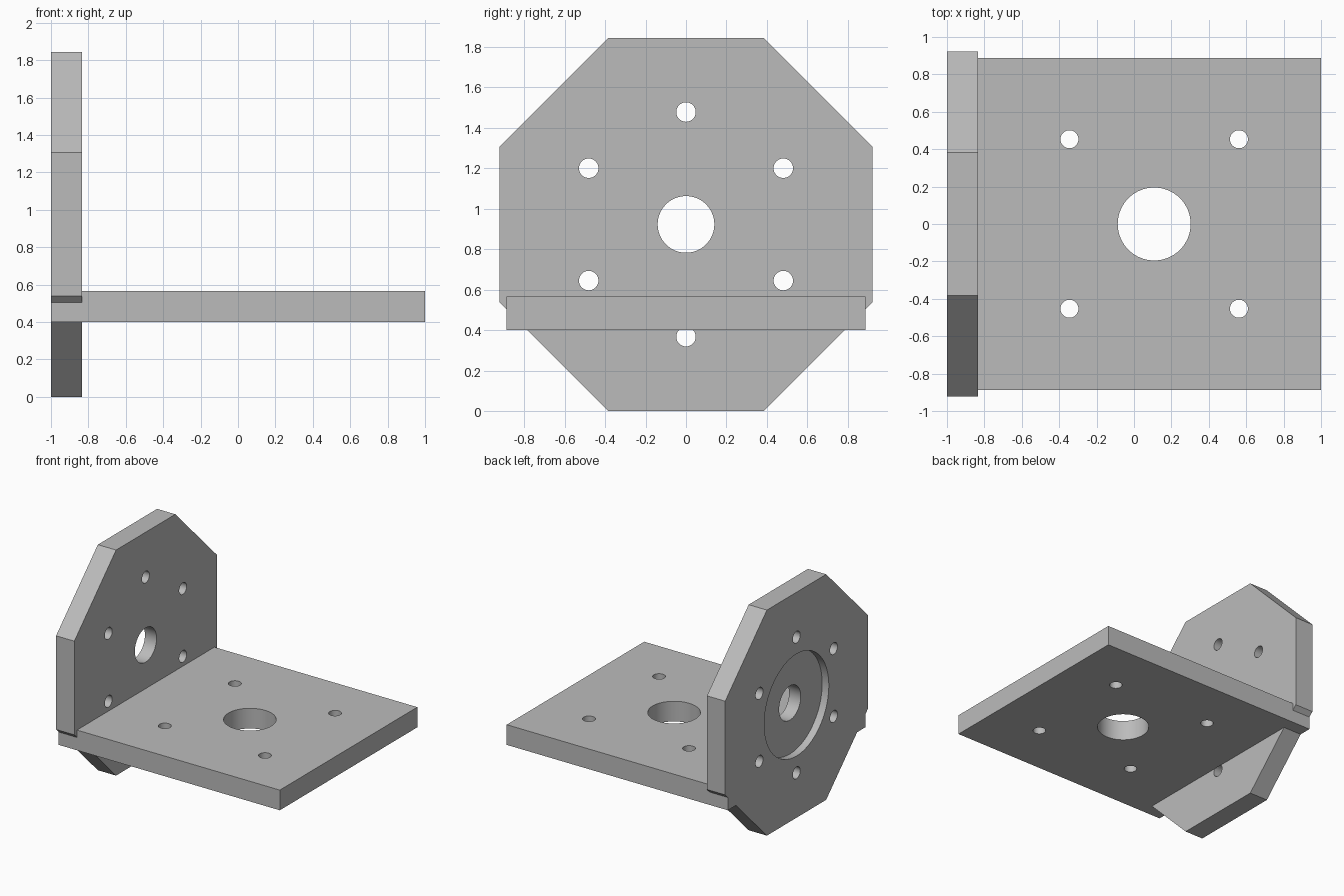
import bpy, bmesh
from math import sin, cos, pi, radians
from mathutils import Matrix

if "Cube" in bpy.data.objects:
    bpy.data.objects.remove(bpy.data.objects["Cube"], do_unlink=True)

steel = bpy.data.materials.new("plain grey")
steel.use_nodes = True
GREY = (0.5, 0.5, 0.5, 1)
steel.diffuse_color = GREY
steel.node_tree.nodes["Principled BSDF"].inputs["Base Color"].default_value = GREY

BACK, FACE = -1.0, -0.835      # x of the octagonal plate's two sides
HALF, FLAT = 0.922, 0.383      # octagon half width, half length of a flat
MID = HALF                     # height of the octagon centre


def add_object(name, bm):
    bmesh.ops.recalc_face_normals(bm, faces=bm.faces)
    mesh = bpy.data.meshes.new(name)
    bm.to_mesh(mesh)
    bm.free()
    mesh.materials.append(steel)
    obj = bpy.data.objects.new(name, mesh)
    bpy.context.collection.objects.link(obj)
    return obj


def box(name, lo, hi):
    bm = bmesh.new()
    size = [b - a for a, b in zip(lo, hi)]
    centre = [(a + b) / 2 for a, b in zip(lo, hi)]
    bmesh.ops.create_cube(bm, size=1, matrix=Matrix.Translation(centre) @ Matrix.Diagonal((*size, 1)))
    return add_object(name, bm)


def drill(name, radius, centre, length, axis):
    bm = bmesh.new()
    turn = Matrix.Rotation(pi / 2, 4, "Y") if axis == "X" else Matrix()
    bmesh.ops.create_cone(bm, cap_ends=True, segments=64, radius1=radius, radius2=radius,
                          depth=length, matrix=Matrix.Translation(centre) @ turn)
    return add_object(name, bm)


def drill_x(name, radius, y, z, start, end):
    return drill(name, radius, ((start + end) / 2, y, z), end - start, "X")


def combine(target, other, operation):
    mod = target.modifiers.new(other.name, "BOOLEAN")
    mod.operation, mod.object, mod.solver = operation, other, "EXACT"
    bpy.context.view_layer.objects.active = target
    bpy.ops.object.modifier_apply(modifier=mod.name)
    bpy.data.objects.remove(other, do_unlink=True)


# Upright octagonal plate
bm = bmesh.new()
outline = [(FLAT, -HALF), (HALF, -FLAT), (HALF, FLAT), (FLAT, HALF)]
outline += [(-y, -z) for y, z in outline]
face = bm.faces.new([bm.verts.new((BACK, y, z + MID)) for y, z in outline])
side = bmesh.ops.extrude_face_region(bm, geom=[face])
moved = [v for v in side["geom"] if isinstance(v, bmesh.types.BMVert)]
bmesh.ops.translate(bm, verts=moved, vec=(FACE - BACK, 0, 0))
bracket = add_object("angle_bracket", bm)

# Flat shelf plate, flush with the back of the upright
combine(bracket, box("shelf_plate", (BACK, -0.888, 0.4), (1, 0.888, 0.565)), "UNION")

# Round recess and centre bore in the upright
combine(bracket, drill_x("recess", 0.417, 0, MID, BACK - 0.1, BACK + 0.06), "DIFFERENCE")
combine(bracket, drill_x("upright_bore", 0.14, 0, MID, BACK - 0.1, FACE + 0.1), "DIFFERENCE")

# Ring of six bolt holes; the lowest one stops at the shelf
for i in range(6):
    a = i * pi / 3
    end = FACE if i == 3 else FACE + 0.1
    hole = drill_x("upright_bolt_hole", 0.048, 0.555 * sin(a), MID + 0.555 * cos(a), BACK - 0.1, end)
    combine(bracket, hole, "DIFFERENCE")

# Centre bore and four bolt holes in the shelf
SHELF_X = 0.108
combine(bracket, drill("shelf_bore", 0.195, (SHELF_X, 0, 0.48), 0.4, "Z"), "DIFFERENCE")
for sx in (-1, 1):
    for sy in (-1, 1):
        hole = drill("shelf_bolt_hole", 0.048, (SHELF_X + sx * 0.453, sy * 0.453, 0.48), 0.4, "Z")
        combine(bracket, hole, "DIFFERENCE")

# Smooth bores, crisp plate edges
bpy.ops.object.select_all(action="DESELECT")
bracket.select_set(True)
bpy.context.view_layer.objects.active = bracket
bpy.ops.object.shade_smooth_by_angle(angle=radians(30))
